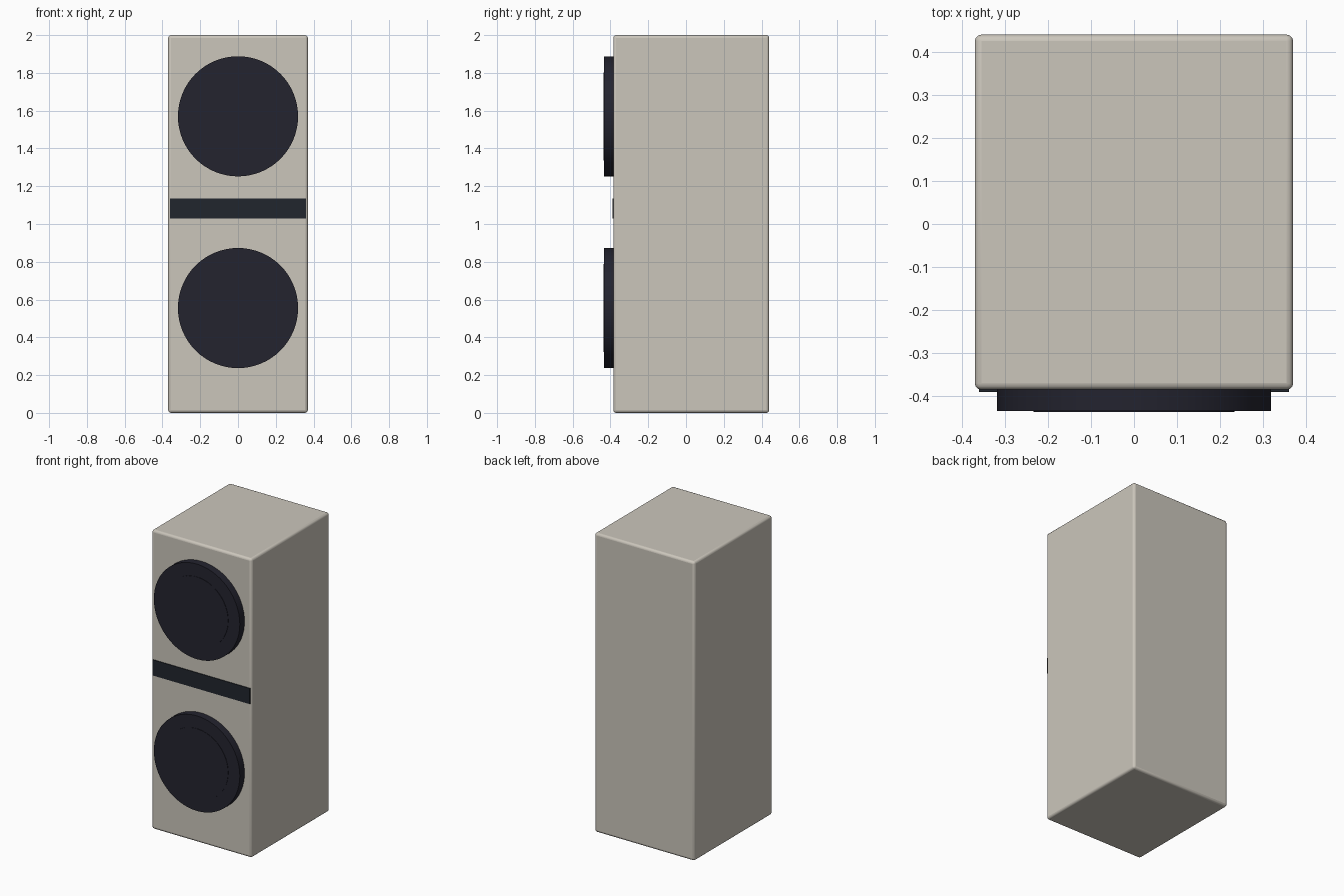
import bpy
import math

cube = bpy.data.objects.get("Cube")
if cube:
    bpy.data.objects.remove(cube, do_unlink=True)


def make_material(name, rgb, roughness=0.6):
    mat = bpy.data.materials.new(name)
    mat.use_nodes = True
    colour = (*rgb, 1.0)
    mat.diffuse_color = colour
    shader = next(n for n in mat.node_tree.nodes if n.type == 'BSDF_PRINCIPLED')
    shader.inputs["Base Color"].default_value = colour
    shader.inputs["Roughness"].default_value = roughness
    return mat


def finish(obj, name, mat, bevel=0.0, segments=3):
    obj.name = name
    obj.data.materials.append(mat)
    if bevel:
        mod = obj.modifiers.new("Rounded edges", 'BEVEL')
        mod.width = bevel
        mod.segments = segments
        mod.limit_method = 'ANGLE'
    bpy.ops.object.shade_smooth_by_angle(angle=math.radians(40))
    return obj


def box(name, low, high, mat, bevel=0.0):
    centre = [(a + b) / 2 for a, b in zip(low, high)]
    bpy.ops.mesh.primitive_cube_add(size=1, location=centre)
    obj = bpy.context.object
    obj.scale = [b - a for a, b in zip(low, high)]
    bpy.ops.object.transform_apply(location=False, rotation=False, scale=True)
    return finish(obj, name, mat, bevel)


def disc(name, radius, y_front, y_back, z, mat):
    bpy.ops.mesh.primitive_cylinder_add(
        vertices=64, radius=radius, depth=y_back - y_front,
        location=(0, (y_front + y_back) / 2, z), rotation=(math.pi / 2, 0, 0))
    return finish(bpy.context.object, name, mat)


casing_mat = make_material("warm light grey", (0.60, 0.565, 0.50))
grille_mat = make_material("dark navy", (0.017, 0.017, 0.028))
strip_mat = make_material("dark slate", (0.015, 0.019, 0.026))

# Casing with softly rounded edges
FRONT = -0.385
box("casing", (-0.37, FRONT, 0), (0.37, 0.44, 2), casing_mat, bevel=0.015)

# Divider strip between the two round grilles
box("divider_strip", (-0.36, FRONT - 0.005, 1.03), (0.36, FRONT + 0.004, 1.135), strip_mat)

# Each fan: a thick ring body with a slightly raised centre plate
for label, z in (("upper", 1.57), ("lower", 0.555)):
    disc(label + "_fan_grille", 0.318, -0.435, FRONT + 0.01, z, grille_mat)
    disc(label + "_fan_centre", 0.233, -0.4375, -0.43, z, grille_mat)
